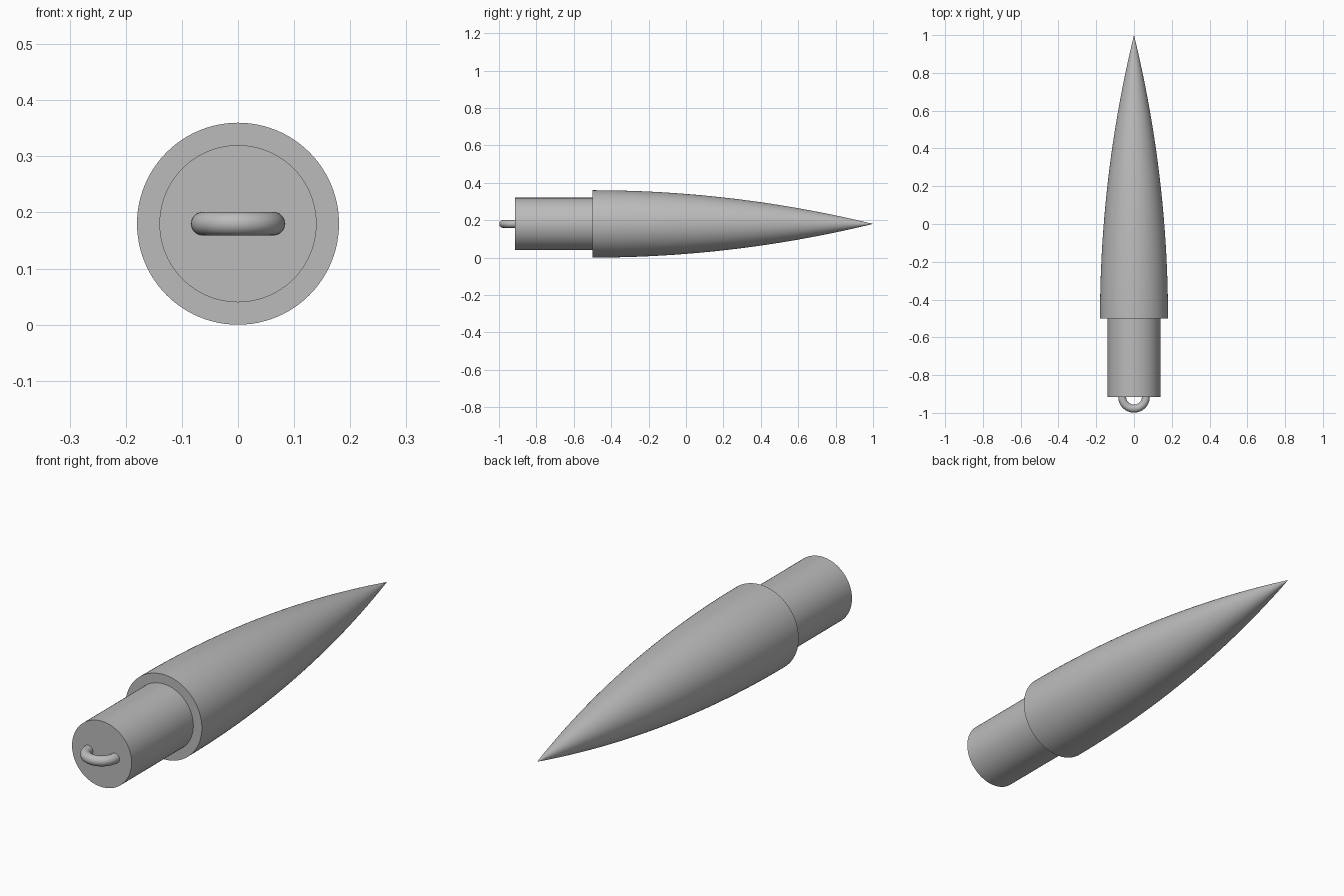
import bpy, bmesh, math
from mathutils import Vector

cube = bpy.data.objects.get("Cube")
if cube:
    bpy.data.objects.remove(cube)

R, SHOULDER_R = 0.18, 0.14            # body and shoulder radii
BASE_Y, END_Y, TIP_Y = -0.5, -0.915, 1.0
LOOP_R, WIRE_R = 0.0625, 0.021        # eyelet radius and wire radius

grey = bpy.data.materials.new("plain_grey")
grey.use_nodes = True
colour = (0.5, 0.5, 0.5, 1)
grey.diffuse_color = colour
grey.node_tree.nodes["Principled BSDF"].inputs["Base Color"].default_value = colour


def spin_object(name, points, axis, centre, angle, steps, closed=False):
    """Sweep a profile around an axis and make a smooth object of it."""
    bm = bmesh.new()
    verts = [bm.verts.new(p) for p in points]
    edges = [bm.edges.new(pair) for pair in zip(verts, verts[1:])]
    if closed:
        edges.append(bm.edges.new((verts[-1], verts[0])))
    bmesh.ops.spin(bm, geom=verts + edges, cent=centre, axis=axis,
                   angle=angle, steps=steps)
    bmesh.ops.remove_doubles(bm, verts=bm.verts, dist=1e-5)
    bmesh.ops.recalc_face_normals(bm, faces=bm.faces)
    mesh = bpy.data.meshes.new(name)
    bm.to_mesh(mesh)
    bm.free()
    mesh.materials.append(grey)
    obj = bpy.data.objects.new(name, mesh)
    bpy.context.collection.objects.link(obj)
    bpy.ops.object.select_all(action="DESELECT")
    obj.select_set(True)
    bpy.context.view_layer.objects.active = obj
    bpy.ops.object.shade_smooth_by_angle(angle=math.radians(35))
    # Point closed-off surfaces outwards
    return obj


def lathe(name, profile):
    points = [(r, y, R) for r, y in profile]
    return spin_object(name, points, (0, 1, 0), (0, 0, R), math.tau, 96)


# Pointed body: tangent ogive, with a flat ring at its base
length = TIP_Y - BASE_Y
arc_r = (R * R + length * length) / (2 * R)
ogive = []
for i in range(49):
    d = length * i / 48
    ogive.append((max(0, math.sqrt(arc_r ** 2 - d ** 2) + R - arc_r), BASE_Y + d))
lathe("nose_cone", [(SHOULDER_R, BASE_Y)] + ogive)

# Cylindrical shoulder with a closed end
lathe("shoulder", [(0, END_Y), (SHOULDER_R, END_Y), (SHOULDER_R, BASE_Y), (0, BASE_Y)])

# Half-ring eyelet on the end of the shoulder
ring = []
for i in range(24):
    a = math.tau * i / 24
    ring.append((LOOP_R + WIRE_R * math.cos(a), END_Y, R + WIRE_R * math.sin(a)))
spin_object("eyelet", ring, (0, 0, -1), (0, END_Y, R), math.pi, 40, closed=True)
